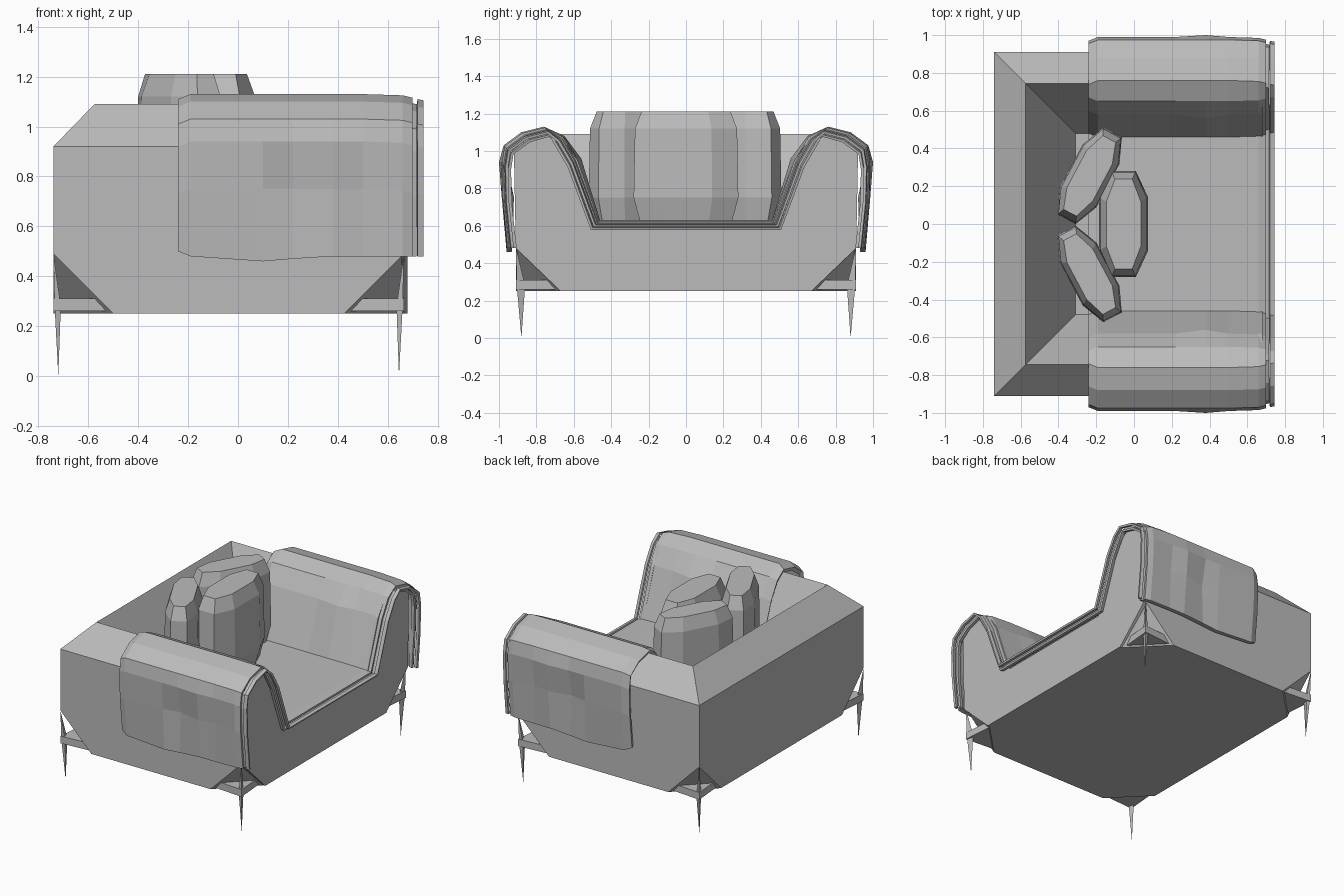
import bpy, bmesh
from math import radians
from mathutils import Matrix, Vector

cube = bpy.data.objects.get("Cube")
if cube:
    bpy.data.objects.remove(cube)

GREY = (0.5, 0.5, 0.5, 1)
fabric = bpy.data.materials.new("grey_fabric")
fabric.use_nodes = True
fabric.diffuse_color = GREY
fabric.node_tree.nodes["Principled BSDF"].inputs["Base Color"].default_value = GREY


def finish(name, bm, closed=True, thickness=0):
    if closed:
        bmesh.ops.recalc_face_normals(bm, faces=bm.faces[:])
    mesh = bpy.data.meshes.new(name)
    bm.to_mesh(mesh)
    bm.free()
    mesh.materials.append(fabric)
    obj = bpy.data.objects.new(name, mesh)
    bpy.context.collection.objects.link(obj)
    if thickness:
        mod = obj.modifiers.new("thickness", 'SOLIDIFY')
        mod.thickness = thickness
        mod.offset = -1
    return obj


def loft(rings, closed_ring=False, caps=False):
    """Join equal-length rings of points with quads."""
    bm = bmesh.new()
    rows = [[bm.verts.new(p) for p in ring] for ring in rings]
    n = len(rows[0])
    for a, b in zip(rows, rows[1:]):
        for j in range(n if closed_ring else n - 1):
            k = (j + 1) % n
            bm.faces.new((a[j], b[j], b[k], a[k]))
    if caps:
        bm.faces.new(rows[0])
        bm.faces.new(rows[-1])
    return bm, rows


# Body: a U-shaped wall around the seat, swept from arm to arm
BACK, FRONT, SIDE, LOW = -0.74, 0.665, 0.91, 0.25
wall = [(0, LOW), (0, 0.92), (0.165, 1.09), (0.43, 0.6)]
bm, rows = loft([
    [(FRONT, d - SIDE, z) for d, z in wall],
    [(BACK + d, d - SIDE, z) for d, z in wall],
    [(BACK + d, SIDE - d, z) for d, z in wall],
    [(FRONT, SIDE - d, z) for d, z in wall]])
bm.faces.new([r[0] for r in rows])
bm.faces.new([r[-1] for r in rows])
bm.faces.new(rows[0] + rows[-1][::-1])
corners = [(x, y) for x in (BACK, FRONT) for y in (-SIDE, SIDE)]
# Cut the four lower corners away at a slant
for x, y in corners:
    sx, sy = (1 if x > 0 else -1), (1 if y > 0 else -1)
    bmesh.ops.bisect_plane(bm, geom=bm.verts[:] + bm.edges[:] + bm.faces[:],
                           plane_co=(x, y, 0.49), clear_outer=True,
                           plane_no=Vector((sx, sy, -1)).normalized())
    bmesh.ops.holes_fill(bm, edges=[e for e in bm.edges if e.is_boundary])
finish("body", bm)

# Front panel with the rolled arm outline
half = [(0.67, LOW), (0.91, 0.48), (0.92, 1.0), (0.86, 1.07), (0.74, 1.1),
        (0.65, 1.05), (0.58, 0.95), (0.45, 0.58)]
outline = half + [(-y, z) for y, z in reversed(half)]
bm, _ = loft([[(x, y, z) for y, z in outline] for x in (FRONT - 0.01, 0.68)], True, True)
finish("front_panel", bm)

# Cover draped over both arms and the seat
drape = [(0.96, 0.48), (0.985, 0.75), (0.99, 0.94), (0.975, 1.03), (0.88, 1.1),
         (0.76, 1.13), (0.65, 1.08), (0.58, 0.96), (0.46, 0.63)]


def drape_ring(x, shrink=0.0, dent=0.0, bulge=0.0, drop=0.0):
    side = []
    for i, (y, z) in enumerate(drape):
        y += shrink if y < 0.7 else -shrink
        z -= shrink if i else drop
        if i == 1:
            y -= dent
        elif i == 2:
            y += bulge
        elif i == 7:
            y -= bulge * 2
        side.append((x, y, z))
    return [(px, -y, z) for px, y, z in side] + side[::-1]


bm, _ = loft([drape_ring(-0.24, 0.02, drop=-0.02), drape_ring(-0.19, drop=0.0),
              drape_ring(0.1, dent=0.01, drop=0.02),
              drape_ring(0.22, dent=0.035, drop=0.01),
              drape_ring(0.38, bulge=0.01), drape_ring(0.5, dent=0.02),
              drape_ring(0.66, 0.005), drape_ring(0.7, 0.015)])
finish("cover", bm, False, 0.03)

# Thin hems along the front edge of the cover
for name, x0, x1, inset in (("inner_hem", 0.69, 0.715, 0.035), ("outer_hem", 0.72, 0.743, 0.02)):
    bm, _ = loft([drape_ring(x0, inset), drape_ring(x1, inset + 0.005)])
    finish(name, bm, False, 0.015)


# Pillows: eight-sided blocks, drawn in at top and bottom
def pillow(name, x, y, thick, length, turn):
    plan = [(0.5, -0.5), (1, -0.5), (1, 0.5), (0.5, 1), (-0.5, 1),
            (-1, 0.5), (-1, -0.5), (-0.5, -1)]
    plan[0] = (0.5, -1)
    levels = [(0.62, 0.75), (0.75, 1), (1.12, 0.95), (1.21, 0.7)]
    bm, _ = loft([[(px * thick * s, py * length * (s + 1) / 2, z) for px, py in plan]
                  for z, s in levels], True, True)
    bm.transform(Matrix.Translation((x, y, 0)) @ Matrix.Rotation(radians(turn), 4, 'Z'))
    finish(name, bm)


pillow("middle_pillow", -0.055, 0, 0.13, 0.28, 0)
pillow("left_pillow", -0.235, 0.255, 0.11, 0.26, -28)
pillow("right_pillow", -0.235, -0.265, 0.11, 0.26, 28)

# Spiked legs and triangular corner plates
for x, y in corners:
    sx, sy = (1 if x > 0 else -1), (1 if y > 0 else -1)
    where = ("front" if x > 0 else "back") + ("_left" if y > 0 else "_right")
    bm = bmesh.new()
    top, tip = bm.verts.new((x, y, 0.49)), bm.verts.new((x - 0.02 * sx, y - 0.03 * sy, 0))
    ring = [bm.verts.new((x - a * sx, y - b * sy, 0.28))
            for a, b in ((0.005, 0.005), (0.03, 0.01), (0.02, 0.05))]
    for i in range(3):
        for end in (top, tip):
            bm.faces.new((ring[i], ring[i - 1], end))
    finish(where + "_leg", bm)
    bm, _ = loft([[(x - a * sx, y - b * sy, z) for a, b in ((0, 0), (0.25, 0.02), (0.02, 0.24))]
                  for z in (LOW + 0.01, 0.31)], True, True)
    finish(where + "_corner_plate", bm)
